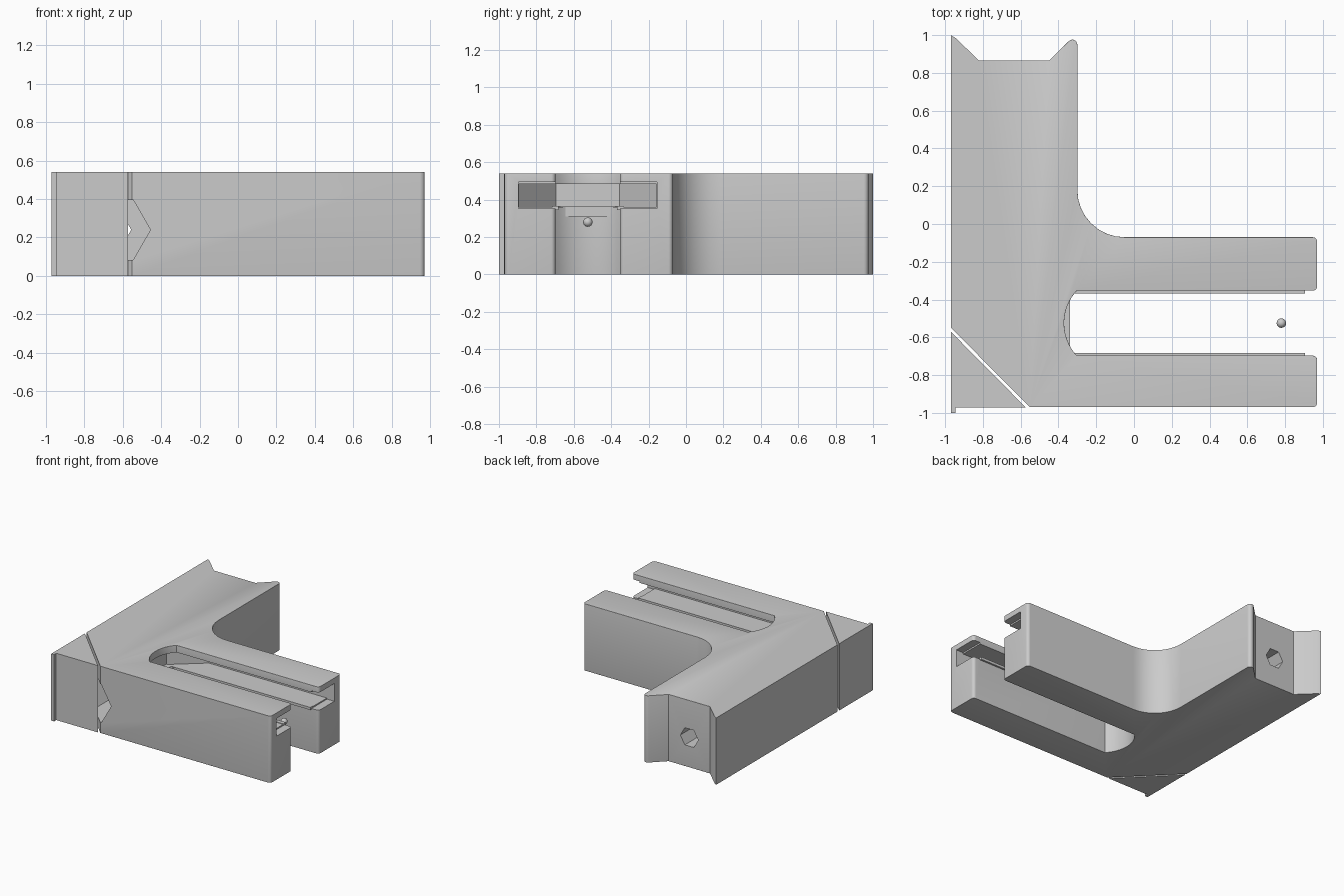
import bpy, bmesh, math
from mathutils import Vector

if "Cube" in bpy.data.objects:
    bpy.data.objects.remove(bpy.data.objects["Cube"])

H = 0.54
SLOT_Y = -0.525          # centre line of the slotted arm

grey = bpy.data.materials.new("light grey plastic")
grey.use_nodes = True
grey.diffuse_color = (0.6, 0.6, 0.6, 1)
grey.node_tree.nodes["Principled BSDF"].inputs["Base Color"].default_value = (0.6, 0.6, 0.6, 1)


def fillet(corners, steps=8):
    """Turn (x, y, radius) corners into an outline with rounded corners."""
    out, n = [], len(corners)
    for i, (x, y, r) in enumerate(corners):
        p = Vector((x, y))
        if not r:
            out.append(p)
            continue
        a = (Vector(corners[i - 1][:2]) - p).normalized()
        b = (Vector(corners[(i + 1) % n][:2]) - p).normalized()
        half = a.angle(b) / 2
        centre = p + (a + b).normalized() * r / math.sin(half)
        start = p + a * r / math.tan(half) - centre
        end = p + b * r / math.tan(half) - centre
        sweep = start.angle_signed(end)
        for k in range(steps + 1):
            t = -sweep * k / steps
            out.append(centre + Vector((start.x * math.cos(t) - start.y * math.sin(t),
                                        start.x * math.sin(t) + start.y * math.cos(t))))
    return out


def prism(name, outline, z0, z1, soft=None):
    """Extrude an outline upward; round the rim edges chosen by soft(midpoint)."""
    bm = bmesh.new()
    face = bm.faces.new([bm.verts.new((p[0], p[1], z0)) for p in outline])
    top = bmesh.ops.extrude_face_region(bm, geom=[face])["geom"]
    bmesh.ops.translate(bm, vec=(0, 0, z1 - z0),
                        verts=[v for v in top if isinstance(v, bmesh.types.BMVert)])
    bmesh.ops.recalc_face_normals(bm, faces=bm.faces)
    if soft:
        rim = [e for e in bm.edges
               if abs(e.verts[0].co.z - e.verts[1].co.z) < 0.001
               and soft((e.verts[0].co + e.verts[1].co) / 2)]
        bmesh.ops.bevel(bm, geom=rim, offset=0.018, segments=4, profile=0.5,
                        affect='EDGES', clamp_overlap=True)
    mesh = bpy.data.meshes.new(name)
    bm.to_mesh(mesh)
    bm.free()
    mesh.materials.append(grey)
    obj = bpy.data.objects.new(name, mesh)
    bpy.context.collection.objects.link(obj)
    return obj


def box(name, x0, x1, y0, y1, z0, z1):
    return prism(name, [(x0, y0), (x1, y0), (x1, y1), (x0, y1)], z0, z1)


def hex_bar(name, x, z, radius, y0, y1):
    """Hexagonal bar along y with its points to the sides."""
    ring = [(x + radius * math.cos(k * math.pi / 3), radius * math.sin(k * math.pi / 3))
            for k in range(6)]
    obj = prism(name, ring, y0, y1)
    for v in obj.data.vertices:
        v.co = (v.co.x, v.co.z, z - v.co.y)
    return obj


def cut(obj, cutter):
    mod = obj.modifiers.new("cut", 'BOOLEAN')
    mod.operation, mod.solver, mod.object = 'DIFFERENCE', 'EXACT', cutter
    cutter.hide_render = True
    bpy.context.view_layer.update()
    mesh = bpy.data.meshes.new_from_object(
        obj.evaluated_get(bpy.context.evaluated_depsgraph_get()))
    obj.modifiers.clear()
    obj.data = mesh
    bpy.data.objects.remove(cutter)


def smooth(obj):
    bpy.ops.object.select_all(action='DESELECT')
    obj.select_set(True)
    bpy.context.view_layer.objects.active = obj
    bpy.ops.object.shade_smooth_by_angle(angle=math.radians(35))


# Elbow body, with the open slot as part of its outline
R = 0.254
spread = math.asin(0.172 / R)
slot_end = [(-0.37 + R - R * math.cos(a), SLOT_Y + R * math.sin(a), 0)
            for a in [spread * (k / 8 - 1) for k in range(17)]]
outline = fillet([
    (-0.97, -0.548, 0), (-0.552, -0.97, 0),
    (0.97, -0.97, 0.024), (0.97, -0.697, 0.024)] + slot_end + [
    (0.97, -0.353, 0.024), (0.97, -0.07, 0.024),
    (-0.30, -0.07, 0.25), (-0.30, 1.012, 0.026),
    (-0.45, 0.865, 0), (-0.82, 0.865, 0),
    (-0.945, 0.985, 0), (-0.97, 1.0, 0)])


def soft_rim(m):
    mitre = m.x + m.y < -1.5 and m.x < -0.6
    outer_top = m.y < -0.965 and m.z > H / 2
    return not (mitre or outer_top or m.x < -0.83)


body = prism("elbow_body", outline, 0, H, soft_rim)

# T-shaped channel in the slotted arm, tapered at its inner end
channel = [(1.1, SLOT_Y - 0.368), (1.1, SLOT_Y + 0.368), (-0.15, SLOT_Y + 0.368),
           (-0.39, SLOT_Y + 0.17), (-0.39, SLOT_Y - 0.17), (-0.15, SLOT_Y - 0.368)]
cut(body, prism("channel_cutter", channel, 0.362, 0.483))
cut(body, box("mouth_cutter", 0.905, 1.1, SLOT_Y - 0.37, SLOT_Y + 0.37, 0.352, 0.495))

# Hexagonal bolt passage and nut pocket
cut(body, hex_bar("bolt_cutter", -0.635, 0.24, 0.08, -1.1, 1.1))
cut(body, hex_bar("nut_cutter", -0.635, 0.24, 0.18, -1.1, -0.6))
smooth(body)

# Thin ledges along the channel floor
for side, name in ((1, "left_ledge"), (-1, "right_ledge")):
    y0, y1 = sorted((SLOT_Y + side * 0.157, SLOT_Y + side * 0.19))
    box(name, -0.34, 0.905, y0, y1, 0.345, 0.366)
box("end_ledge", -0.39, -0.34, SLOT_Y - 0.165, SLOT_Y + 0.165, 0.31, 0.366)

# Mitred corner block with its small lip
prism("corner_block", [(-0.97, -0.57), (-0.97, -1.0), (-0.945, -1.0),
                       (-0.945, -0.972), (-0.572, -0.972)], 0, H)

# Small loose ball in the slot
bm = bmesh.new()
bmesh.ops.create_uvsphere(bm, u_segments=20, v_segments=12, radius=0.025)
mesh = bpy.data.meshes.new("slot_ball")
bm.to_mesh(mesh)
bm.free()
mesh.materials.append(grey)
ball = bpy.data.objects.new("slot_ball", mesh)
ball.location = (0.78, SLOT_Y, 0.28)
bpy.context.collection.objects.link(ball)
smooth(ball)
